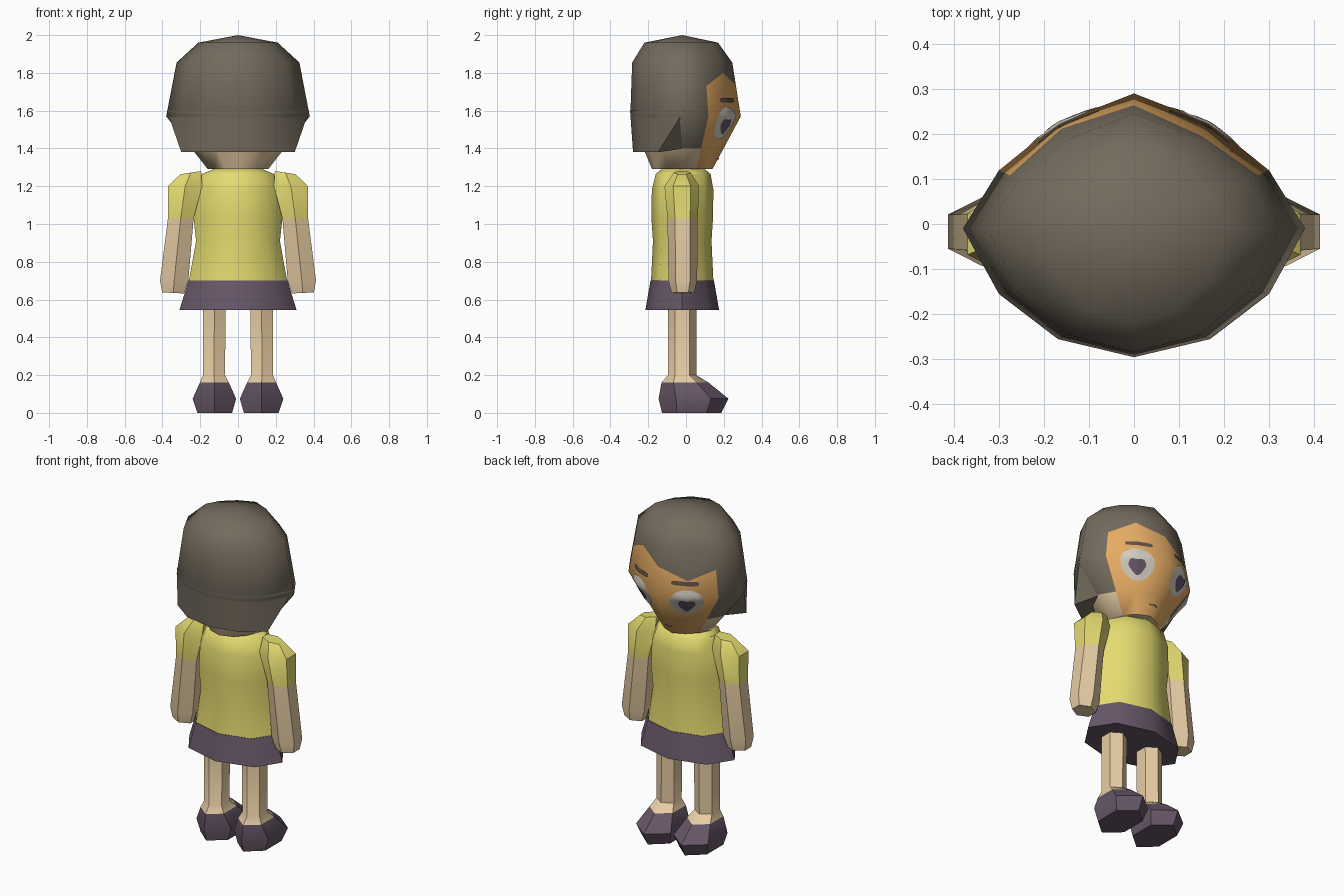
import bpy, bmesh, math
from mathutils import Vector

if "Cube" in bpy.data.objects:
    bpy.data.objects.remove(bpy.data.objects["Cube"])


def material(name, r, g, b):
    m = bpy.data.materials.new(name)
    m.diffuse_color = (r, g, b, 1)
    m.use_nodes = True
    m.node_tree.nodes["Principled BSDF"].inputs["Base Color"].default_value = m.diffuse_color
    return m


HAIR = material("hair_brown", .174, .147, .109)
SHIRT = material("shirt_yellow", .775, .708, .162)
SKIN = material("skin", .791, .604, .366)
PURPLE = material("plum", .136, .095, .138)
FACE = material("face_tan", .791, .413, .127)
WHITE = material("eye_white", .66, .62, .54)
BROW = material("brow_brown", .114, .084, .065)


def finish(name, bm, mats, angle=45):
    bmesh.ops.recalc_face_normals(bm, faces=bm.faces[:])
    me = bpy.data.meshes.new(name)
    bm.to_mesh(me)
    bm.free()
    for m in mats:
        me.materials.append(m)
    ob = bpy.data.objects.new(name, me)
    bpy.context.collection.objects.link(ob)
    bpy.ops.object.select_all(action='DESELECT')
    ob.select_set(True)
    bpy.context.view_layer.objects.active = ob
    bpy.ops.object.shade_smooth_by_angle(angle=math.radians(angle))
    return ob


def skin_rows(bm, rows, pick):
    """Bridge closed rows of vertices; pick(row, column) gives the material slot."""
    for i in range(len(rows) - 1):
        n = len(rows[i])
        for k in range(n):
            j = (k + 1) % n
            f = bm.faces.new((rows[i][k], rows[i][j], rows[i + 1][j], rows[i + 1][k]))
            f.material_index = pick(i, k)


def loft(name, rings, n, mats, pick=lambda i, k: 0, side=1):
    """Rings are (x, y, radius x, radius y, z, tilt); points sit on the y axis."""
    bm = bmesh.new()
    rows = []
    wide = max(abs(math.sin(2 * math.pi * k / n)) for k in range(n))
    for cx, cy, rx, ry, z, tilt in rings:
        row = []
        for k in range(n):
            a = 2 * math.pi * k / n
            dx = rx * math.sin(a) / wide
            row.append(bm.verts.new((side * (cx + dx), cy + ry * math.cos(a), z + tilt * dx)))
        rows.append(row)
    skin_rows(bm, rows, pick)
    bm.faces.new(rows[0]).material_index = pick(0, 0)
    bm.faces.new(rows[-1]).material_index = pick(len(rows) - 2, 0)
    return finish(name, bm, mats)


# Head surface: twelve columns, u = 0 is the nose line, u = 3 the side, u = 6 the back
UNIT = [(0, 1), (.447, .78), (.79, .43), (1, 0), (.79, -.51), (.447, -.86), (0, -1)]
HEAD = [(1.96, .21, .17, -.22), (1.855, .325, .245, -.285),
        (1.57, .38, .29, -.295), (1.29, .16, .14, -.18)]


def head_point(u, z, off=0.0):
    for a, b in zip(HEAD, HEAD[1:]):
        if z >= b[0] - 1e-6:
            break
    t = (a[0] - z) / (a[0] - b[0])
    rx, yf, yb = (a[i] + (b[i] - a[i]) * t for i in (1, 2, 3))
    u = (u + 6) % 12 - 6
    s, u = (1 if u >= 0 else -1), abs(u)
    k = min(int(u), 5)
    ux, uy = (UNIT[k][i] + (UNIT[k + 1][i] - UNIT[k][i]) * (u - k) for i in (0, 1))
    y = -.01 + uy * ((yf + .01) if uy >= 0 else (-.01 - yb))
    p = Vector((s * ux * rx, y, z))
    return p + Vector((p.x, p.y, 0)).normalized() * off


# Head with cap of hair, side-swept fringe and face
fringe = {0: 1.735, 1: 1.80, 11: 1.67}
bm = bmesh.new()
rows = []
for z in (1.96, 1.855, None, 1.57, 1.40, 1.29):
    rows.append([bm.verts.new(head_point(k, z or fringe.get(k, 1.73))) for k in range(12)])


def head_colour(i, k):
    if i >= 2 and k in (10, 11, 0, 1):
        return 1
    return 2 if i == 4 else 0


skin_rows(bm, rows, head_colour)
apex = bm.verts.new((0, -.02, 2.0))
for k in range(12):
    bm.faces.new((apex, rows[0][k], rows[0][(k + 1) % 12]))
bm.faces.new(rows[-1]).material_index = 2
finish("head", bm, [HAIR, FACE, SKIN], 60)

# Bob of hair hanging behind the head
bm = bmesh.new()
cols = range(3, 10)
top = [bm.verts.new(head_point(k, 1.60, .002)) for k in cols]
inner = [bm.verts.new(head_point(k, 1.40, -.01)) for k in cols]
hem = []
for k in range(4, 9):
    p = head_point(k, 1.57)
    hem.append(bm.verts.new((p.x, p.y * .95, 1.38)))
bm.faces.new((top[0], top[1], hem[0]))
bm.faces.new((top[5], top[6], hem[4]))
bm.faces.new((top[0], hem[0], inner[0]))
bm.faces.new((top[6], hem[4], inner[6]))
bm.faces.new((inner[0], hem[0], inner[1]))
bm.faces.new((inner[6], hem[4], inner[5]))
for i in range(4):
    bm.faces.new((top[i + 1], top[i + 2], hem[i + 1], hem[i]))
    bm.faces.new((hem[i], hem[i + 1], inner[i + 2], inner[i + 1]))
finish("back_hair", bm, [HAIR], 60)


# Painted face details as thin plates hugging the head
def patch(name, u0, z0, ru, rz, off, mat, shape=lambda a: (math.sin(a), math.cos(a))):
    bm = bmesh.new()
    n, steps = 20, 4
    mid = bm.verts.new(head_point(u0, z0, off))
    rows = []
    for r in range(1, steps + 1):
        row = []
        for k in range(n):
            sx, sz = shape(2 * math.pi * k / n)
            row.append(bm.verts.new(head_point(u0 + ru * sx * r / steps, z0 + rz * sz * r / steps, off)))
        rows.append(row)
    skin_rows(bm, rows, lambda i, k: 0)
    for k in range(n):
        bm.faces.new((mid, rows[0][k], rows[0][(k + 1) % n]))
    return finish(name, bm, [mat], 60)


def heart(a):
    s, c = math.sin(a), math.cos(a)
    return (s * (1 if c > 0 else 1 + .45 * c), c * (1 - .4 * max(0, c) ** 6))


def bar(a):
    s, c = math.sin(a), math.cos(a)
    m = max(abs(s), abs(c))
    return (s / m, c / m)


for s, tag in ((1, "right"), (-1, "left")):
    patch("eye_" + tag, s * .98, 1.535, .58, .085, .004, WHITE)
    patch("pupil_" + tag, s * .98, 1.522, .3, .048, .008, PURPLE, heart)
    patch("eyebrow_" + tag, s * .92, 1.655, .45, .012, .005, BROW, bar)
patch("mouth", 0, 1.345, .3, .004, .004, BROW, bar)

# Neck, shirt and skirt
loft("neck", [(0, -.02, .1, .09, 1.2, 0), (0, -.02, .1, .09, 1.31, 0)], 8, [SKIN])
loft("shirt", [(0, -.015, .13, .115, 1.29, 0), (0, -.015, .19, .145, 1.265, 0),
               (0, -.018, .225, .163, 1.18, 0), (0, -.02, .235, .163, 1.03, 0),
               (0, -.02, .222, .155, .91, 0), (0, -.02, .26, .165, .70, 0)], 8, [SHIRT])
loft("skirt", [(0, -.02, .262, .168, .70, 0), (0, -.02, .31, .195, .545, 0)], 8, [PURPLE])

# Arms, legs and shoes
for s, tag in ((1, "right"), (-1, "left")):
    loft("arm_" + tag,
         [(.25, -.02, .055, .045, 1.272, -.15), (.28, -.022, .09, .092, 1.20, 0),
          (.303, -.018, .068, .08, 1.03, 0), (.338, -.017, .075, .076, .70, 0),
          (.343, -.017, .058, .06, .635, .05)],
         6, [SHIRT, SKIN], lambda i, k: 0 if i < 2 else 1, s)
    loft("leg_" + tag,
         [(.125, -.02, .06, .075, .56, 0), (.127, -.02, .058, .075, .20, 0),
          (.125, -.005, .077, .125, .16, 0)], 6, [SKIN], side=s)
    loft("shoe_" + tag,
         [(.125, -.005, .077, .125, .16, 0), (.125, .04, .115, .185, .075, 0),
          (.123, .03, .092, .157, 0, 0)], 6, [PURPLE], side=s)
